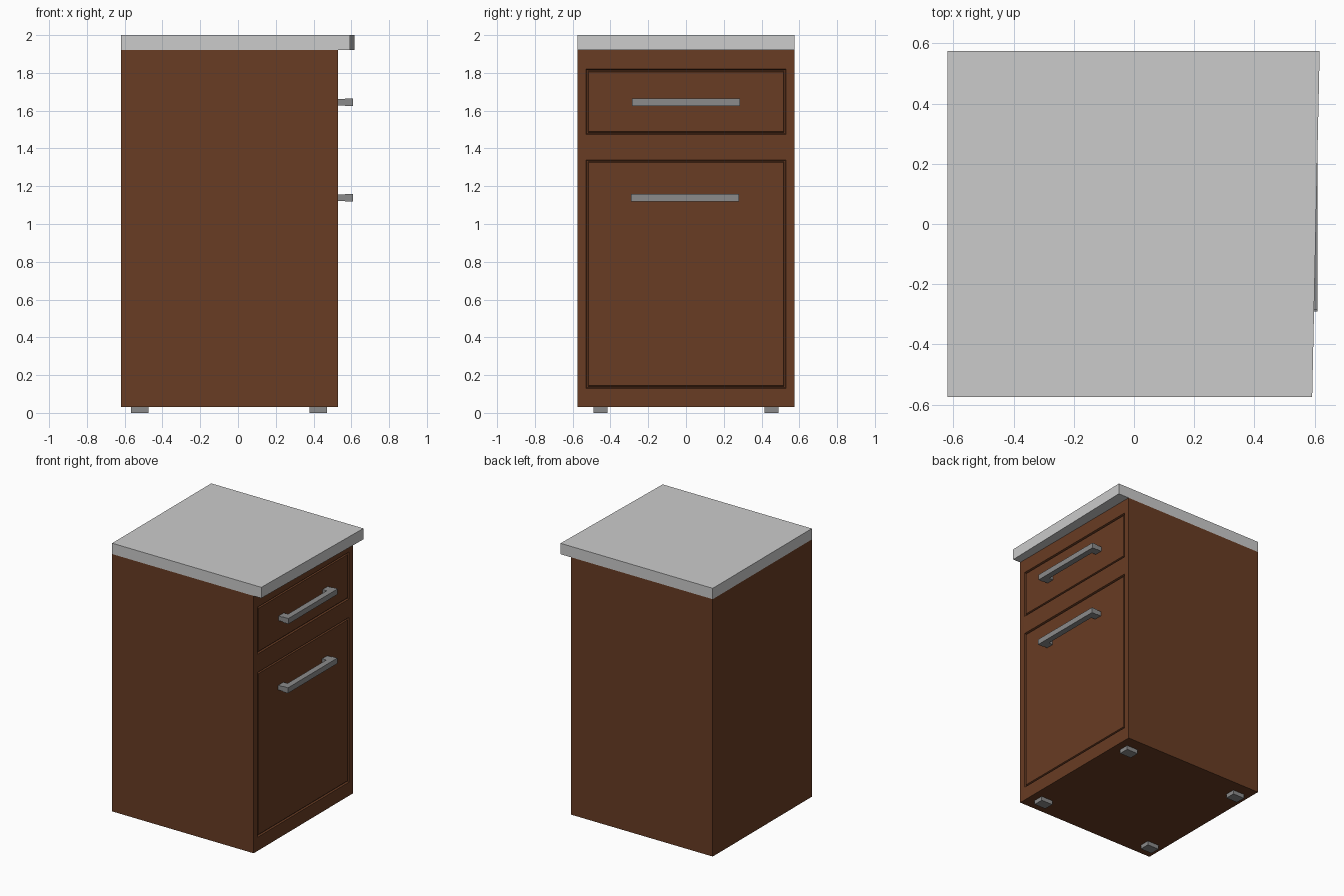
import bpy, bmesh
from mathutils import Vector

if "Cube" in bpy.data.objects:
    bpy.data.objects.remove(bpy.data.objects["Cube"], do_unlink=True)


def material(name, rgb):
    mat = bpy.data.materials.new(name)
    mat.use_nodes = True
    colour = (*rgb, 1)
    mat.diffuse_color = colour
    mat.node_tree.nodes["Principled BSDF"].inputs["Base Color"].default_value = colour
    return mat


WOOD = material("brown wood", (0.14, 0.045, 0.017))
STONE = material("light grey worktop", (0.6, 0.6, 0.6))
METAL = material("grey metal", (0.26, 0.26, 0.26))


def box_mesh(low, high):
    low, high = Vector(low), Vector(high)
    bm = bmesh.new()
    bmesh.ops.create_cube(bm, size=1)
    for v in bm.verts:
        v.co = (low + high) / 2 + v.co * (high - low)
    return bm


def finish(bm, name, mat):
    mesh = bpy.data.meshes.new(name)
    bm.to_mesh(mesh)
    bm.free()
    mesh.materials.append(mat)
    obj = bpy.data.objects.new(name, mesh)
    bpy.context.collection.objects.link(obj)
    return obj


def box(name, low, high, mat):
    return finish(box_mesh(low, high), name, mat)


# Carcass with a grooved drawer panel and door panel on the +x face
FRONT = 0.53
SIDE = 0.575
panels = {"drawer": (1.475, 1.82), "door": (0.13, 1.34)}
bm = box_mesh((-0.62, -SIDE, 0.03), (FRONT, SIDE, 1.92))


def cut(point, normal):
    bmesh.ops.bisect_plane(bm, geom=bm.verts[:] + bm.edges[:] + bm.faces[:],
                           plane_co=point, plane_no=normal)


for y in (-FRONT, FRONT):
    cut((0, y, 0), (0, 1, 0))
for bottom, top in panels.values():
    cut((0, 0, bottom), (0, 0, 1))
    cut((0, 0, top), (0, 0, 1))
bm.normal_update()
for bottom, top in panels.values():
    face = next(f for f in bm.faces if f.normal.x > 0.9
                and abs(f.calc_center_median().y) < 0.1
                and bottom < f.calc_center_median().z < top)
    for width, x in ((0.006, FRONT - 0.012), (0.008, FRONT - 0.012), (0.006, FRONT - 0.002)):
        bmesh.ops.inset_individual(bm, faces=[face], thickness=width)
        for v in face.verts:
            v.co.x = x
finish(bm, "cabinet_body", WOOD)

# Worktop with a slightly slanted overhanging edge
bm = box_mesh((-0.62, -SIDE, 1.92), (0.617, SIDE, 2.0))
for v in bm.verts:
    if v.co.x > 0 and v.co.y < 0:
        v.co.x = 0.592
finish(bm, "worktop", STONE)

# Bar handles on two posts
for name, y, z in (("drawer", 0, 1.645), ("door", -0.005, 1.138)):
    box(name + "_handle_bar", (0.567, y - 0.286, z - 0.02), (0.61, y + 0.286, z + 0.02), METAL)
    for side, label in ((-1, "right"), (1, "left")):
        c = y + side * 0.255
        box(f"{name}_handle_post_{label}", (FRONT, c - 0.03, z - 0.017),
            (0.57, c + 0.03, z + 0.017), METAL)

# Four small feet
for x, depth in ((-0.52, "back"), (0.425, "front")):
    for y, label in ((-0.453, "right"), (0.453, "left")):
        box(f"foot_{depth}_{label}", (x - 0.047, y - 0.037, 0),
            (x + 0.047, y + 0.037, 0.032), METAL)
